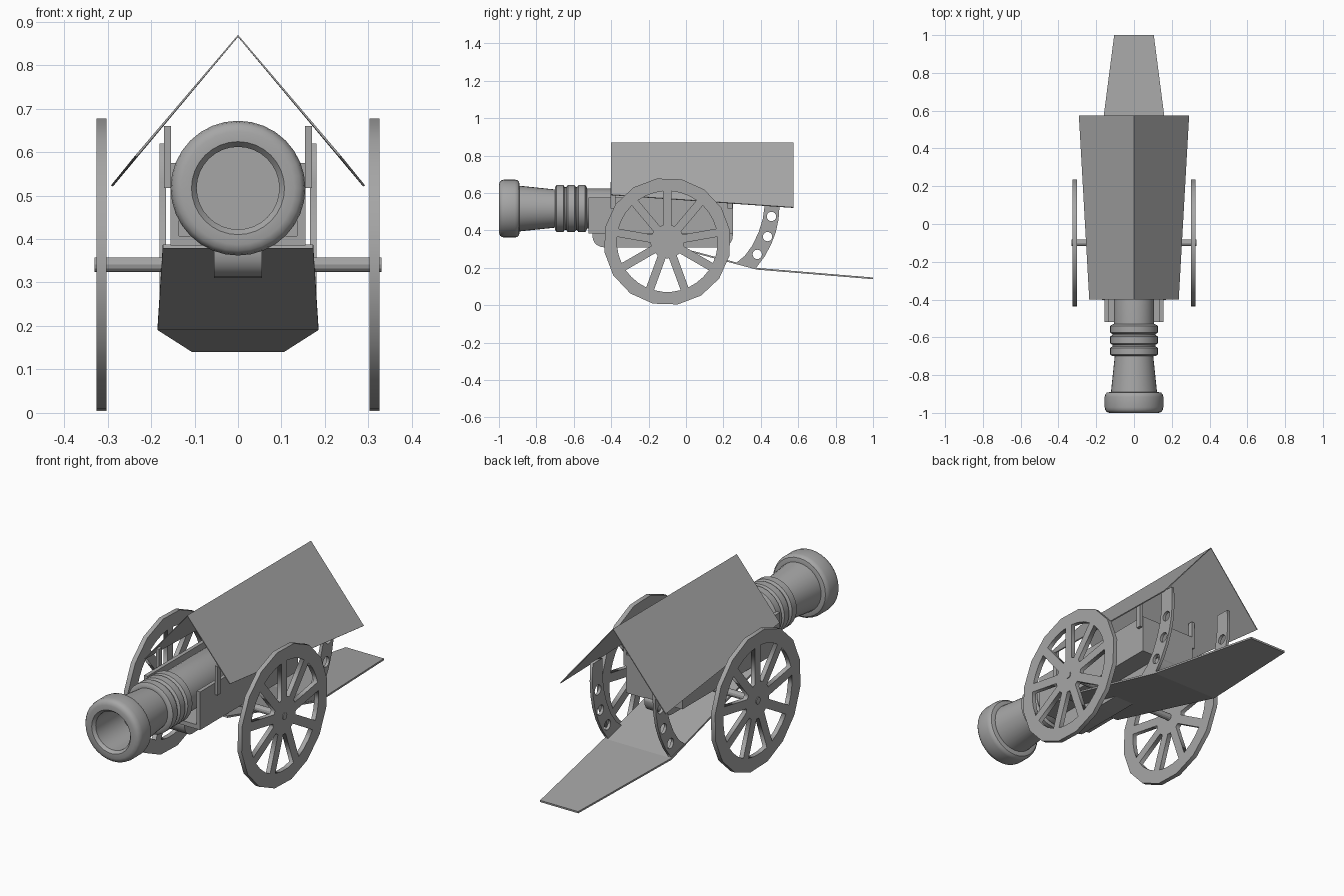
import bpy, bmesh
from math import sin, cos, pi, radians, asin
from mathutils import Matrix

cube = bpy.data.objects.get("Cube")
if cube:
    bpy.data.objects.remove(cube, do_unlink=True)

GREY = 0.38
mat = bpy.data.materials.new("plain grey")
mat.use_nodes = True
mat.diffuse_color = (GREY, GREY, GREY, 1)
mat.node_tree.nodes["Principled BSDF"].inputs["Base Color"].default_value = (GREY, GREY, GREY, 1)


def add_mesh(name, bm, smooth=False):
    bmesh.ops.recalc_face_normals(bm, faces=bm.faces)
    me = bpy.data.meshes.new(name)
    bm.to_mesh(me)
    bm.free()
    me.materials.append(mat)
    ob = bpy.data.objects.new(name, me)
    bpy.context.collection.objects.link(ob)
    if smooth:
        bpy.ops.object.select_all(action='DESELECT')
        bpy.context.view_layer.objects.active = ob
        ob.select_set(True)
        bpy.ops.object.shade_smooth_by_angle(angle=radians(35))
    return ob


def box(name, x, y, z):
    bm = bmesh.new()
    bmesh.ops.create_cube(bm, size=1)
    for v in bm.verts:
        v.co = [lo + (c + 0.5) * (hi - lo) for c, (lo, hi) in zip(v.co, (x, y, z))]
    return add_mesh(name, bm)


def plate(name, loops, x0, x1):
    """Side outline in (y, z), further loops are holes, extruded from x0 to x1."""
    cu = bpy.data.curves.new(name, 'CURVE')
    cu.dimensions, cu.fill_mode, cu.extrude = '2D', 'BOTH', abs(x1 - x0) / 2
    for loop in loops:
        sp = cu.splines.new('POLY')
        sp.points.add(len(loop) - 1)
        for p, (y, z) in zip(sp.points, loop):
            p.co = (y, z, 0, 1)
        sp.use_cyclic_u = True
    tmp = bpy.data.objects.new(name + "_outline", cu)
    bpy.context.collection.objects.link(tmp)
    dg = bpy.context.evaluated_depsgraph_get()
    me = bpy.data.meshes.new_from_object(tmp.evaluated_get(dg))
    bm = bmesh.new()
    bm.from_mesh(me)
    bpy.data.objects.remove(tmp, do_unlink=True)
    bpy.data.meshes.remove(me)
    bmesh.ops.remove_doubles(bm, verts=bm.verts, dist=0.0001)
    for v in bm.verts:
        y, z, x = v.co
        v.co = (x + (x0 + x1) / 2, y, z)
    return add_mesh(name, bm)


def sheet(name, rows, thick):
    """Strip of quads through matching rows of points, given thickness."""
    bm = bmesh.new()
    vs = [[bm.verts.new(p) for p in row] for row in rows]
    for a, b in zip(vs, vs[1:]):
        for i in range(len(a) - 1):
            bm.faces.new((a[i], a[i + 1], b[i + 1], b[i]))
    ob = add_mesh(name, bm)
    mod = ob.modifiers.new("thickness", 'SOLIDIFY')
    mod.thickness, mod.offset = thick, 0
    return ob


def circle(cy, cz, r, n, phase=0):
    return [(cy + r * cos(phase + 2 * pi * i / n), cz + r * sin(phase + 2 * pi * i / n))
            for i in range(n)]


# Barrel, turned around its long axis
AXIS = 0.517
profile = [(0, -0.78), (0.095, -0.78), (0.095, -0.985), (0.107, -1.0), (0.13, -1.0),
           (0.144, -0.995), (0.152, -0.985), (0.155, -0.97), (0.155, -0.915),
           (0.152, -0.902), (0.144, -0.893), (0.13, -0.89), (0.122, -0.89), (0.102, -0.7)]
for start in (-0.7, -0.64, -0.583):
    profile += [(0.114, start), (0.126, start + 0.008),
                (0.126, start + 0.044), (0.114, start + 0.052)]
profile += [(0.107, -0.53), (0.107, 0.12), (0.09, 0.16), (0.05, 0.185), (0, 0.19)]
bm = bmesh.new()
pts = [bm.verts.new((r, y, AXIS)) for r, y in profile]
edges = [bm.edges.new(pair) for pair in zip(pts, pts[1:])]
bmesh.ops.spin(bm, geom=pts + edges, cent=(0, 0, AXIS), axis=(0, 1, 0),
               angle=2 * pi, steps=32, use_merge=True)
bmesh.ops.remove_doubles(bm, verts=bm.verts, dist=0.0001)
add_mesh("barrel", bm, smooth=True)

# Wheels, with nine openings between the spokes
WY, WZ, HUB, RIM, HALF = -0.1, 0.341, 0.09, 0.27, 0.022
wheel_loops = [circle(WY, WZ, 0.341, 16, radians(9.5))]
step = 2 * pi / 9
for i in range(9):
    a = pi / 2 + i * step
    opening = []
    for r, order in ((HUB, (0, 0.5, 1)), (RIM, (1, 0.67, 0.33, 0))):
        gap = asin(HALF / r)
        for t in order:
            ang = a + gap + t * (step - 2 * gap)
            opening.append((WY + r * cos(ang), WZ + r * sin(ang)))
    wheel_loops.append(opening)

# Curved rear supports with three round holes
outer = [(0.375, 0.2), (0.42, 0.26), (0.455, 0.325), (0.48, 0.39), (0.495, 0.46),
         (0.5, 0.53), (0.497, 0.62)]
inner = [(0.42, 0.62), (0.42, 0.53), (0.41, 0.46), (0.388, 0.39), (0.355, 0.32),
         (0.315, 0.265), (0.27, 0.228)]
support_loops = [outer + inner] + [circle(y, z, 0.025, 16) for y, z in
                                   ((0.457, 0.475), (0.436, 0.367), (0.381, 0.272))]

for side, s in (("left", 1), ("right", -1)):
    plate(side + "_wheel", wheel_loops, s * 0.303, s * 0.326)
    plate(side + "_rear_support", support_loops, s * 0.166, s * 0.181)
    # Carriage side and the posts that carry the roof
    box(side + "_carriage_side", sorted((s * 0.136, s * 0.155)), (-0.52, 0.25), (0.385, 0.575))
    for end, y in (("front", -0.39), ("rear", 0.235)):
        box(side + "_" + end + "_roof_post", sorted((s * 0.154, s * 0.17)),
            (y - 0.013, y + 0.013), (0.517, 0.66))

# Axle
bm = bmesh.new()
bmesh.ops.create_cone(bm, cap_ends=True, segments=12, radius1=0.017, radius2=0.017, depth=0.66,
                      matrix=Matrix.Translation((0, WY, WZ)) @ Matrix.Rotation(pi / 2, 4, 'Y'))
add_mesh("axle", bm)

# Carriage floor, back and the round-ended block beneath
box("carriage_floor", (-0.137, 0.137), (-0.52, 0.25), (0.385, 0.407))
box("carriage_back", (-0.137, 0.137), (0.235, 0.25), (0.4, 0.575))
block = [(0.25, 0.39), (-0.5, 0.39)]
R = 0.06
for cy, first in ((-0.5 + R, pi), (0.25 - R, 1.5 * pi)):
    for k in range(6):
        ang = first + k * pi / 10
        block.append((cy + R * cos(ang), 0.31 + R + R * sin(ang)))
plate("carriage_block", [block], -0.055, 0.055)

# Bent trail plank
sheet("trail_plank", [[(-w, y, z), (w, y, z)] for w, y, z in
                      ((0.173, -0.33, 0.383), (0.185, 0.38, 0.195), (0.105, 0.999, 0.144))], 0.009)

# Pitched roof, wider towards the rear
sheet("roof", [[(-w, y, z), (0, y, 0.867), (w, y, z)] for w, y, z in
               ((0.235, -0.4, 0.59), (0.29, 0.575, 0.522))], 0.005)
